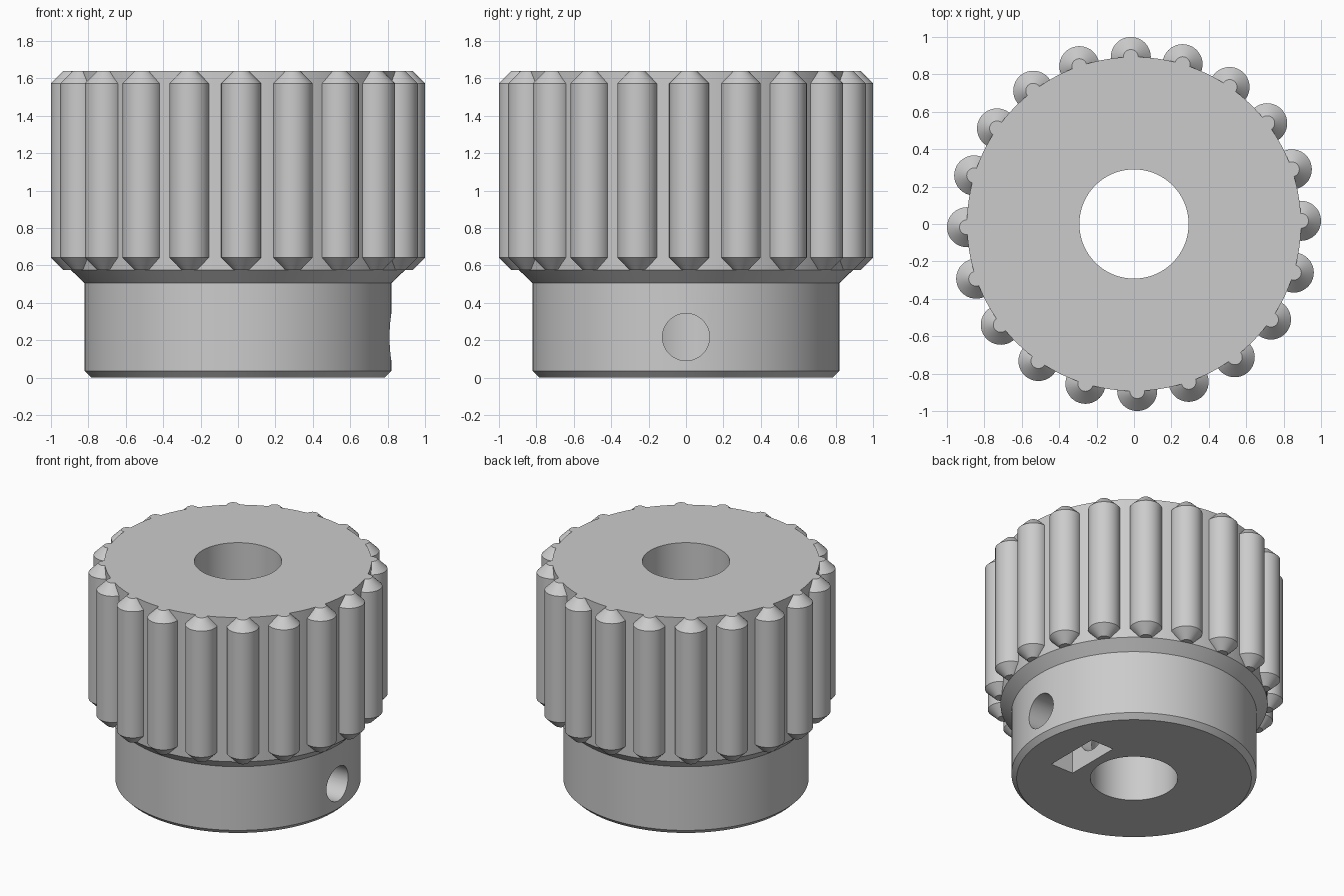
import bpy, bmesh, math
from mathutils import Matrix

old = bpy.data.objects.get("Cube")
if old:
    bpy.data.objects.remove(old, do_unlink=True)

TOP = 1.64          # overall height
RIM = 0.893         # drum radius, also the rib centre circle
SHOULDER = 0.575    # bottom of the toothed drum
SCREW_Z = 0.217     # height of the set screw

metal = bpy.data.materials.new("plain grey")
metal.use_nodes = True
GREY = (0.6, 0.6, 0.6, 1)
metal.diffuse_color = GREY
metal.node_tree.nodes["Principled BSDF"].inputs["Base Color"].default_value = GREY


def make_object(name, bm):
    bmesh.ops.recalc_face_normals(bm, faces=bm.faces)
    mesh = bpy.data.meshes.new(name)
    bm.to_mesh(mesh)
    bm.free()
    mesh.materials.append(metal)
    obj = bpy.data.objects.new(name, mesh)
    bpy.context.collection.objects.link(obj)
    return obj


def activate(obj):
    bpy.ops.object.select_all(action="DESELECT")
    obj.select_set(True)
    bpy.context.view_layer.objects.active = obj


def lathe(bm, profile, steps, closed, matrix=Matrix()):
    """Revolve (radius, z) points; open profiles get flat end caps."""
    rings = []
    for r, z in profile:
        ring = []
        for i in range(steps):
            a = math.tau * i / steps
            ring.append(bm.verts.new(matrix @ Matrix.Translation(
                (r * math.cos(a), r * math.sin(a), z)).translation))
        rings.append(ring)
    pairs = list(zip(rings, rings[1:]))
    if closed:
        pairs.append((rings[-1], rings[0]))
    else:
        bm.faces.new(rings[0])
        bm.faces.new(rings[-1])
    for a, b in pairs:
        for i in range(steps):
            j = (i + 1) % steps
            bm.faces.new((a[i], a[j], b[j], b[i]))


def cut(target, cutter):
    mod = target.modifiers.new("cut", "BOOLEAN")
    mod.operation = "DIFFERENCE"
    mod.solver = "EXACT"
    mod.object = cutter
    activate(target)
    bpy.ops.object.modifier_apply(modifier=mod.name)
    bpy.data.objects.remove(cutter, do_unlink=True)


# Hub, flared shoulder and drum with a through bore
bm = bmesh.new()
lathe(bm, [(0.292, 0), (0.785, 0), (0.82, 0.035), (0.82, 0.505),
           (RIM, SHOULDER), (RIM, TOP), (0.292, TOP)], 128, True)
body = make_object("pulley_body", bm)

# Radial set screw hole on the +x side
bm = bmesh.new()
lathe(bm, [(0.126, 0.1), (0.126, 1)], 48, False,
      Matrix.Translation((0, 0, SCREW_Z)) @ Matrix.Rotation(math.pi / 2, 4, "Y"))
cut(body, make_object("screw_hole_cutter", bm))

# Nut slot, open at the bottom with a pointed hexagonal top
HALF = 0.21
rise = HALF / math.sqrt(3)
outline = [(-HALF, -0.1), (HALF, -0.1), (HALF, SCREW_Z + rise),
           (0, SCREW_Z + 2 * rise), (-HALF, SCREW_Z + rise)]
bm = bmesh.new()
face = bm.faces.new([bm.verts.new((0.36, y, z)) for y, z in outline])
extruded = bmesh.ops.extrude_face_region(bm, geom=[face])["geom"]
bmesh.ops.translate(bm, vec=(0.185, 0, 0),
                    verts=[v for v in extruded if isinstance(v, bmesh.types.BMVert)])
cut(body, make_object("nut_slot_cutter", bm))

# Twenty round ribs with tapered ends around the drum
RIBS = 20
bm = bmesh.new()
for k in range(RIBS):
    turn = Matrix.Rotation(math.tau * k / RIBS + math.radians(1.1), 4, "Z")
    lathe(bm, [(0.04, SHOULDER), (0.107, 0.642), (0.107, 1.573), (0.04, TOP)],
          40, False, turn @ Matrix.Translation((RIM, 0, 0)))
ribs = make_object("drum_ribs", bm)

for obj in (body, ribs):
    activate(obj)
    bpy.ops.object.shade_smooth_by_angle(angle=math.radians(30))
